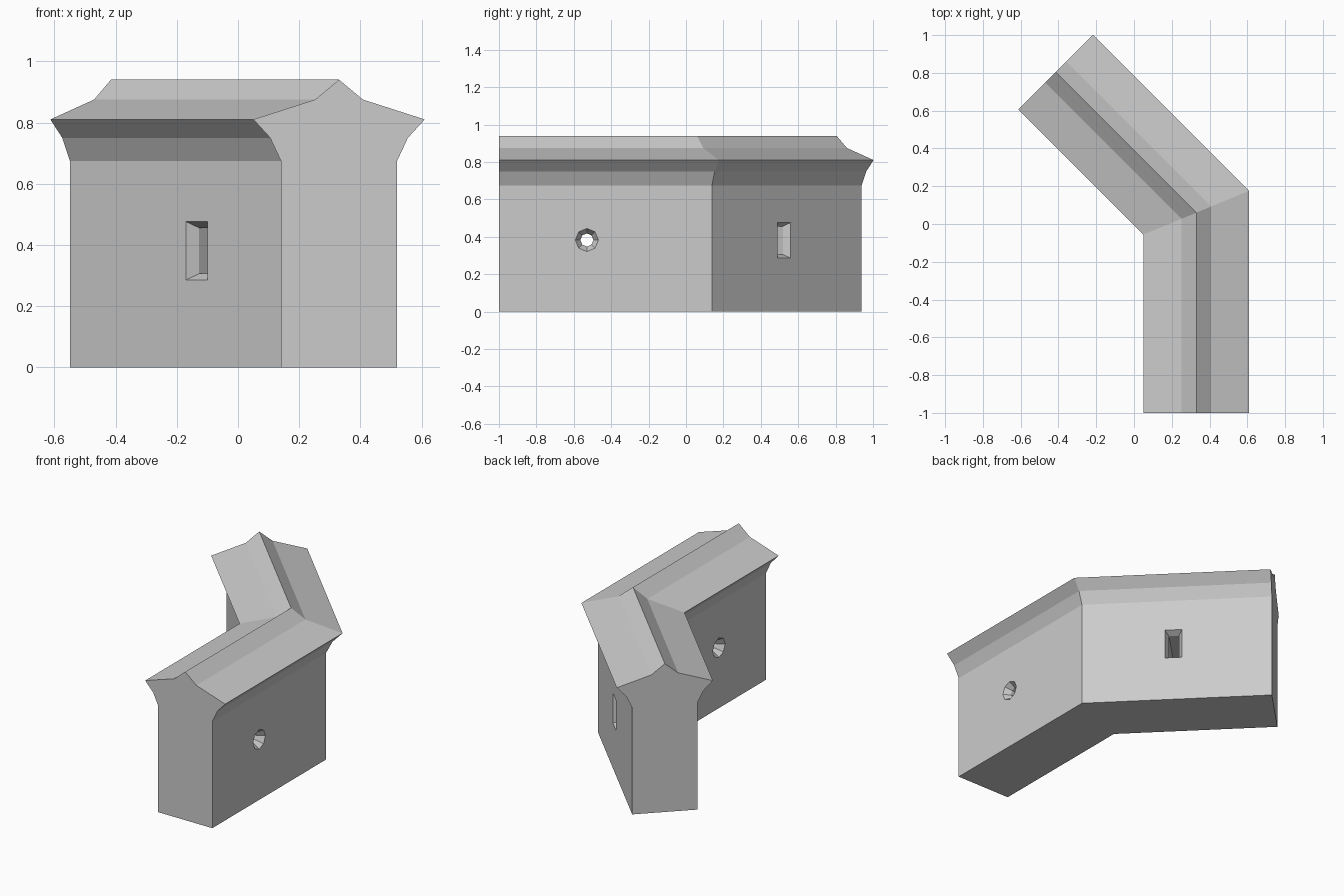
import bpy, bmesh
from math import cos, sin, pi, tan
from mathutils import Vector

if "Cube" in bpy.data.objects:
    bpy.data.objects.remove(bpy.data.objects["Cube"])


def loft(name, rings):
    """Skin closed rings of equal length and cap both ends."""
    bm = bmesh.new()
    vs = [[bm.verts.new(p) for p in r] for r in rings]
    n = len(vs[0])
    for a, b in zip(vs, vs[1:]):
        for i in range(n):
            j = (i + 1) % n
            bm.faces.new((a[i], a[j], b[j], b[i]))
    bm.faces.new(vs[0])
    bm.faces.new(vs[-1])
    bmesh.ops.recalc_face_normals(bm, faces=bm.faces)
    me = bpy.data.meshes.new(name)
    bm.to_mesh(me)
    bm.free()
    ob = bpy.data.objects.new(name, me)
    bpy.context.collection.objects.link(ob)
    return ob


# Wall with coping: mirrored half profile (offset, height)
half = [(0.19, 0), (0.19, 0.675), (0.225, 0.75), (0.28, 0.81), (0.078, 0.875)]
profile = half + [(0, 0.94)] + [(-o, z) for o, z in reversed(half)]

# Path stations: centre and sideways vector (the middle one is the mitre)
r = 0.5 ** 0.5
stations = [((0.33, -1), (1, 0)),
            ((0.33, 0.06), (1, tan(pi / 8))),
            ((-0.415, 0.805), (r, r))]
wall = loft("angled_wall", [[(c[0] + s[0] * o, c[1] + s[1] * o, z) for o, z in profile]
                            for c, s in stations])


def cut_opening(name, centre, axis, inner, outer):
    """Through opening with splayed mouths on both wall faces."""
    axis = Vector(axis)
    side = Vector((-axis.y, axis.x, 0))
    centre = Vector(centre)
    rings = [[centre + axis * d + side * u + Vector((0, 0, v)) for u, v in outline]
             for d, outline in ((-0.22, outer), (-0.15, inner), (0.15, inner), (0.22, outer))]
    cutter = loft(name, rings)
    cutter.hide_render = True
    cutter.display_type = 'WIRE'
    mod = wall.modifiers.new(name, 'BOOLEAN')
    mod.operation = 'DIFFERENCE'
    mod.solver = 'EXACT'
    mod.object = cutter


def octagon(rad):
    return [(rad * cos(i * pi / 4), rad * sin(i * pi / 4)) for i in range(8)]


def rect(a, b):
    return [(-a, -b), (a, -b), (a, b), (-a, b)]


# Round port in the straight leg, upright slot in the angled leg
cut_opening("port_cutter", (0.33, -0.53, 0.383), (1, 0, 0), octagon(0.035), octagon(0.082))
cut_opening("slot_cutter", (0, 0.39, 0.381), (r, r, 0), rect(0.03, 0.075), rect(0.065, 0.11))
